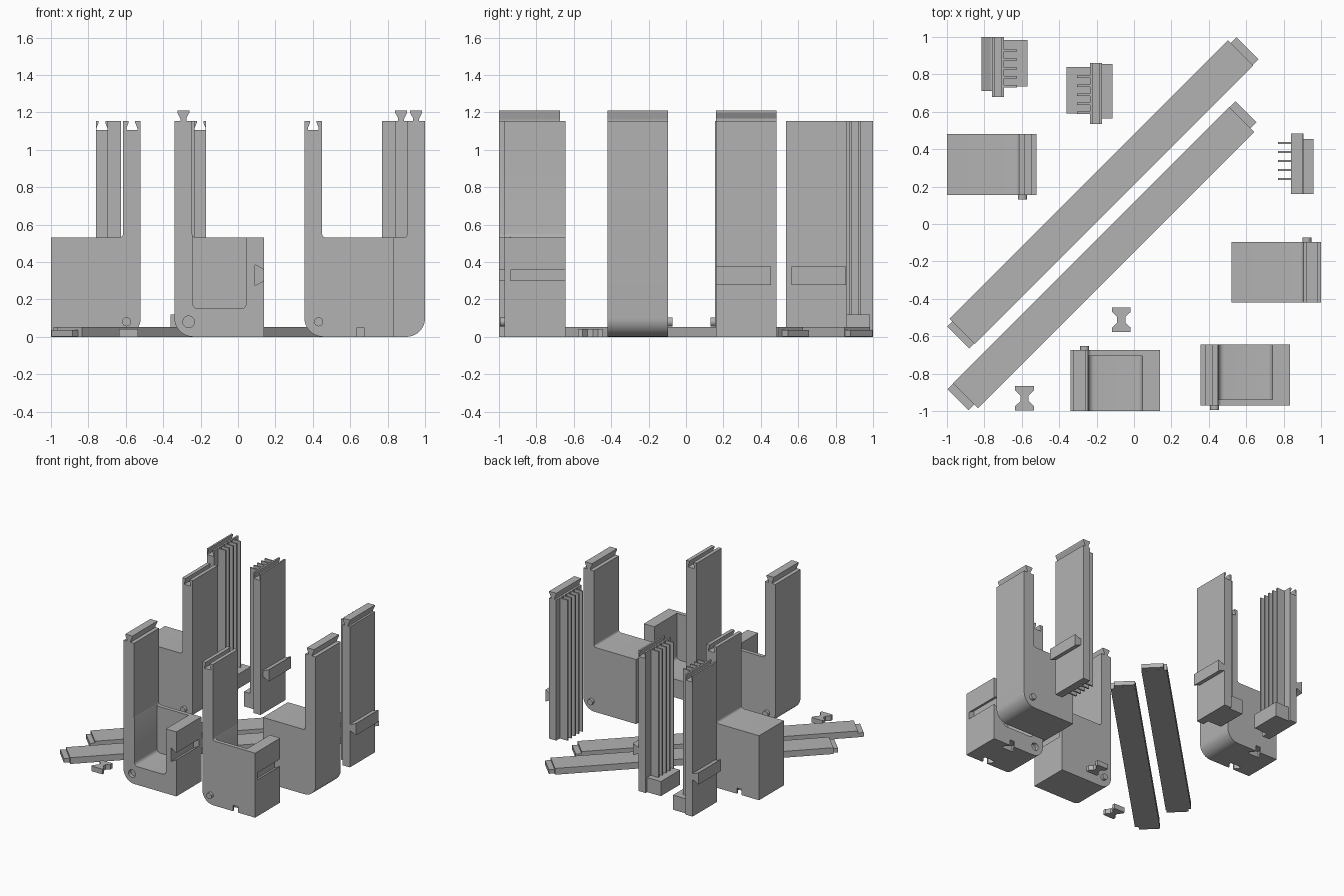
import bpy, bmesh, math
from mathutils import Matrix

cube = bpy.data.objects.get("Cube")
if cube:
    bpy.data.objects.remove(cube, do_unlink=True)

grey = bpy.data.materials.new("light grey plastic")
grey.use_nodes = True
tone = (0.45, 0.45, 0.45, 1)
grey.diffuse_color = tone
grey.node_tree.nodes["Principled BSDF"].inputs["Base Color"].default_value = tone

XZ = Matrix(((1, 0, 0, 0), (0, 0, 1, 0), (0, 1, 0, 0), (0, 0, 0, 1)))
FLAT = Matrix.Identity(4)
DIAGONAL = Matrix.Rotation(math.pi / 4, 4, "Z")


def prism(name, points, start, end, frame=XZ):
    """Extrude a 2D profile; XZ profiles run along y, FLAT ones along z."""
    bm = bmesh.new()
    face = bm.faces.new([bm.verts.new((a, b, start)) for a, b in points])
    new = bmesh.ops.extrude_face_region(bm, geom=[face])["geom"]
    verts = [v for v in new if isinstance(v, bmesh.types.BMVert)]
    bmesh.ops.translate(bm, verts=verts, vec=(0, 0, end - start))
    bm.transform(frame)
    bmesh.ops.recalc_face_normals(bm, faces=bm.faces)
    mesh = bpy.data.meshes.new(name)
    bm.to_mesh(mesh)
    bm.free()
    mesh.materials.append(grey)
    obj = bpy.data.objects.new(name, mesh)
    bpy.context.collection.objects.link(obj)
    return obj


def rect(a0, a1, b0, b1):
    return [(a0, b0), (a1, b0), (a1, b1), (a0, b1)]


def arc(a, b, r, first, last, steps=10):
    angles = [math.radians(first + (last - first) * i / steps) for i in range(steps + 1)]
    return [(a + r * math.cos(t), b + r * math.sin(t)) for t in angles]


def select_only(obj):
    bpy.ops.object.select_all(action="DESELECT")
    obj.select_set(True)
    bpy.context.view_layer.objects.active = obj


def smooth(obj):
    select_only(obj)
    bpy.ops.object.shade_smooth_by_angle(angle=math.radians(30))


def cut(obj, cutter):
    cutter.hide_render = True
    mod = obj.modifiers.new("cut", "BOOLEAN")
    mod.operation, mod.solver, mod.object = "DIFFERENCE", "EXACT", cutter
    select_only(obj)
    bpy.ops.object.modifier_apply(modifier=mod.name)
    bpy.data.objects.remove(cutter, do_unlink=True)


TOP = 1.155


def top_joint(mid, male):
    """Dovetail rail or groove along a wall top, ordered with rising u."""
    if male:
        half = [(0.016, 0), (0.016, 0.012), (0.032, 0.043), (0.032, 0.055)]
    else:
        half = [(0.018, 0), (0.018, -0.012), (0.029, -0.038), (0.029, -0.05)]
    return ([(mid - u, TOP + z) for u, z in half]
            + [(mid + u, TOP + z) for u, z in reversed(half)])


BOWTIE = [(0.05, 0.065), (0.05, 0.042), (0.022, 0.015)]
BOWTIE += [(u, -v) for u, v in reversed(BOWTIE)]
BOWTIE += [(-u, -v) for u, v in BOWTIE]


def bowtie(name, x, y, z0, z1):
    return prism(name, [(x + u, y + v) for u, v in BOWTIE], z0, z1, FLAT)


def bracket(name, x0, side, y0, depth, male):
    """Open box with a tall wall; x0 is the wall's outer face, y0 the closed face."""
    wall, width, rim = 0.095, 0.48, 0.53

    def place(points):
        return [(x0 + side * u, z) for u, z in points]

    sign = math.copysign(1, depth)
    y1 = y0 + depth
    outline = ([(0, TOP)] + top_joint(wall / 2, male) + [(wall, TOP)]
               + arc(wall + 0.02, rim + 0.02, 0.02, 180, 270, 5)
               + [(width, rim), (width, 0)] + arc(0.1, 0.1, 0.1, 270, 180))
    body = prism(name, place(outline), y0, y1)

    # storage cavity and side slot, both open on one end
    r = 0.03
    cavity = (arc(wall + 0.003 + r, 0.15 + r, r, 180, 270, 5)
              + arc(0.385 - r, 0.15 + r, r, 270, 360, 5)
              + [(0.385, 0.7), (wall + 0.003, 0.7)])
    inner, beyond = y0 + sign * 0.032, y1 + sign * 0.05
    cut(body, prism("cavity_cutter", place(cavity), inner, beyond))
    slot = [(0.432, 0.275), (0.432, 0.385), (0.48, 0.358), (0.5, 0.358),
            (0.5, 0.3), (0.48, 0.3)]
    cut(body, prism("slot_cutter", place(slot), inner, beyond))

    # hinge hole on the open end, pin on the closed end
    hole = arc(0.076, 0.08, 0.031, 0, 345, 23)
    cut(body, prism("hole_cutter", place(hole), y1 - sign * 0.03, beyond))
    if not male:
        for y in (y0, y1):
            cut(body, bowtie("notch_cutter", x0 + side * 0.3, y, -0.05, 0.048))
    smooth(body)
    pin = arc(0.076, 0.08, 0.024, 0, 345, 23)
    smooth(prism(name + "_pin", place(pin), y0 - sign * 0.024, y0 + sign * 0.005))


bracket("left_rear_bracket", -0.52, -1, 0.155, 0.325, False)
bracket("front_bracket", -0.34, 1, -0.675, -0.325, True)
bracket("front_side_bracket", 0.355, 1, -0.97, 0.325, False)
bracket("right_bracket", 1.0, -1, -0.095, -0.325, True)


def panel(name, x0, side, y0, y1, rail, fin_mid, male, foot=None):
    """Thin upright wall with fins; x0 is the outer face, fins grow along side."""
    thick = 0.065

    def place(points):
        return [(x0 + side * u, z) for u, z in points]

    outline = [(0, 0), (0, TOP)] + top_joint(thick / 2, male) + [(thick, TOP), (thick, 0)]
    prism(name, place(outline), y0, y1)
    tongue = [(0.002, 0.3), (-0.008, 0.3), (-0.055, 0.278),
              (-0.055, 0.375), (-0.008, 0.355), (0.002, 0.355)]
    prism(name + "_side_rail", place(tongue), *rail)
    for i in range(5):
        y = fin_mid + (i - 2) * 0.048
        prism(f"{name}_fin_{i + 1}", place(rect(thick - 0.002, 0.135, 0, TOP)),
              y - 0.006, y + 0.006)
    if foot:
        prism(name + "_foot", place(rect(thick - 0.002, 0.19, 0, 0.12)), *foot)


panel("right_panel", 0.905, -1, 0.16, 0.485, (0.16, 0.455), 0.337, True)
panel("left_panel", -0.76, 1, 0.68, 1.0, (0.71, 1.0), 0.832, False, (0.735, 0.983))
panel("middle_panel", -0.17, -1, 0.535, 0.86, (0.565, 0.855), 0.691, False, (0.59, 0.84))

# long diagonal bars with thinner tongues at both ends
for name, body, tongue in (
        ("rear_bar", (-1.055, 1.05, 0.148, 0.34), (-1.093, 1.093, 0.152, 0.318)),
        ("front_bar", (-1.287, 0.803, -0.106, 0.082), (-1.33, 0.848, -0.078, 0.085))):
    prism(name, rect(*body), 0, 0.052, DIAGONAL)
    x0, x1, y0, y1 = tongue
    y1 = min(y1, body[3] - 0.001)
    prism(name + "_start_tongue", rect(x0, body[0] + 0.01, y0, y1), 0.001, 0.035, DIAGONAL)
    prism(name + "_end_tongue", rect(body[1] - 0.01, x1, y0, y1), 0.001, 0.035, DIAGONAL)

# loose bowtie keys
bowtie("front_key", -0.585, -0.932, 0, 0.042)
bowtie("middle_key", -0.068, -0.512, 0, 0.042)
